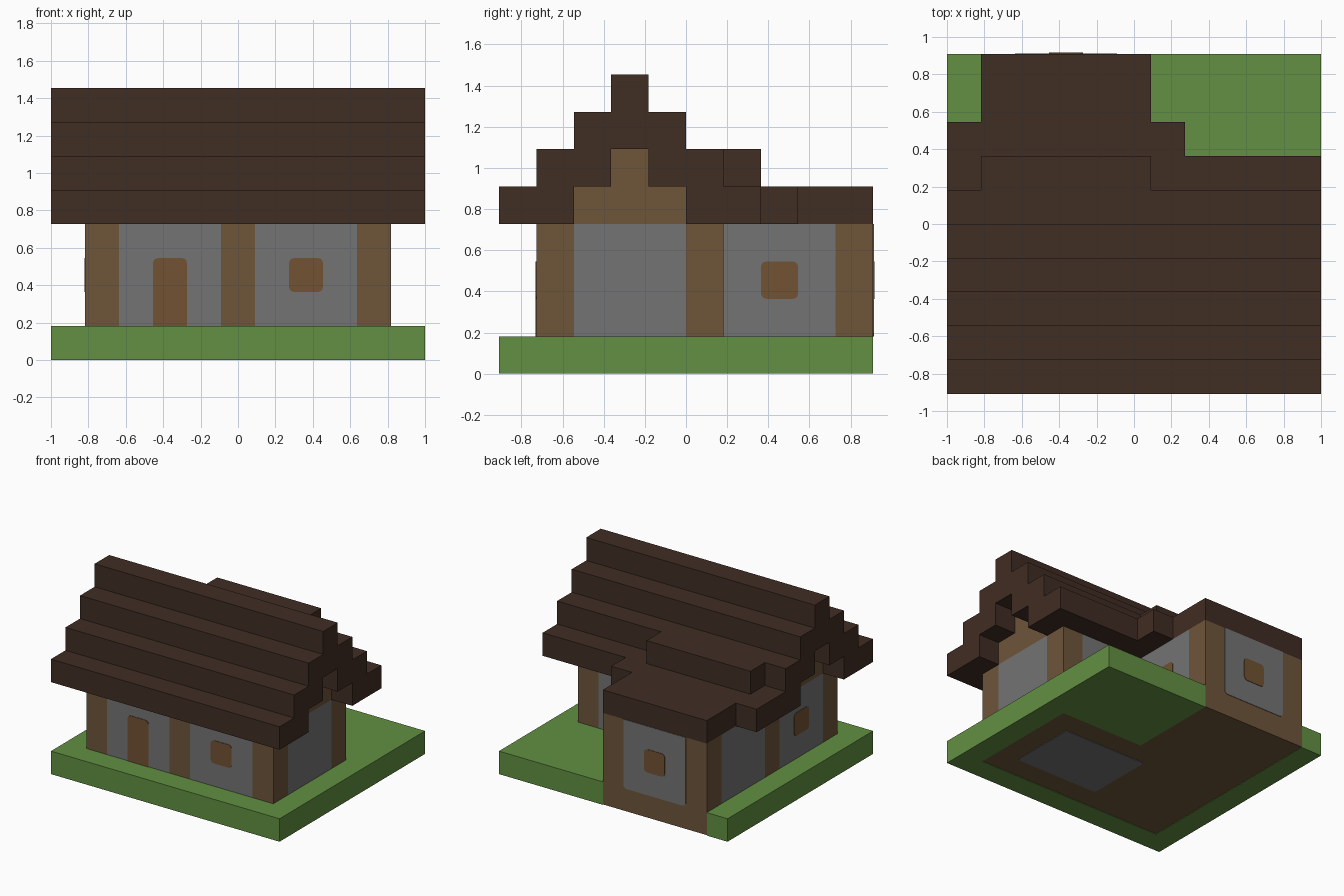
import bpy, bmesh, math
from mathutils import Vector

cube = bpy.data.objects.get("Cube")
if cube:
    bpy.data.objects.remove(cube, do_unlink=True)

U = 2 / 11                       # size of one block
ORIGIN = Vector((-5.5, -5, 0))   # block grid corner


def material(name, rgb):
    m = bpy.data.materials.new(name)
    m.use_nodes = True
    color = (*rgb, 1)
    m.diffuse_color = color
    bsdf = m.node_tree.nodes["Principled BSDF"]
    bsdf.inputs["Base Color"].default_value = color
    bsdf.inputs["Roughness"].default_value = 0.9
    return m


GRASS = material("grass_green", (0.122, 0.279, 0.054))
ROOF = material("roof_dark_brown", (0.051, 0.026, 0.017))
TIMBER = material("timber_brown", (0.156, 0.091, 0.042))
STONE = material("stone_grey", (0.174, 0.174, 0.174))
WOOD = material("door_wood", (0.165, 0.084, 0.032))


def prism(name, points, axis, start, end, mat):
    """Extrude a flat outline, in block units, along x, y or z."""
    n = "xyz".index(axis)
    bm = bmesh.new()
    rings = []
    for depth in (start, end):
        ring = []
        for p in points:
            co = list(p)
            co.insert(n, depth)
            ring.append(bm.verts.new((Vector(co) + ORIGIN) * U))
        rings.append(ring)
        bm.faces.new(ring)
    a, b = rings
    for i in range(len(a)):
        j = (i + 1) % len(a)
        bm.faces.new((a[i], a[j], b[j], b[i]))
    bmesh.ops.recalc_face_normals(bm, faces=bm.faces)
    mesh = bpy.data.meshes.new(name)
    bm.to_mesh(mesh)
    bm.free()
    mesh.materials.append(mat)
    ob = bpy.data.objects.new(name, mesh)
    bpy.context.collection.objects.link(ob)
    return ob


def rect(x0, y0, x1, y1, low=0, high=0):
    """Rectangle outline with optional rounding of its low and high corners."""
    corners = ((x1, y1, high, 0), (x0, y1, high, 90), (x0, y0, low, 180), (x1, y0, low, 270))
    pts = []
    for x, y, r, angle in corners:
        if not r:
            pts.append((x, y))
            continue
        cx = x - r if x == x1 else x + r
        cy = y - r if y == y1 else y + r
        for step in range(4):
            t = math.radians(angle + 30 * step)
            pts.append((cx + r * math.cos(t), cy + r * math.sin(t)))
    return pts


def block(name, x0, y0, x1, y1, z0, z1, mat):
    return prism(name, rect(x0, y0, x1, y1), "z", z0, z1, mat)


# Ground around the house, and the L-shaped floor
prism("grass_base", [(0, 0), (11, 0), (11, 10), (6, 10), (6, 6), (10, 6), (10, 1),
                     (1, 1), (1, 10), (0, 10)], "z", 0, 1, GRASS)
T = 0.02
prism("house_floor", [(1, 1), (10, 1), (10, 6), (6, 6), (6, 10), (1, 10)], "z", T, 1, TIMBER)
prism("floor_stone", rect(5, 2, 9, 5, 0.12, 0.12), "z", 0, T, STONE)

# Timber posts
for x, y in ((1, 1), (5, 1), (9, 1), (1, 5), (5, 5), (9, 5), (1, 9), (5, 9)):
    block("post", x, y, x + 1, y + 1, 1, 4, TIMBER)

# Wall panels between the posts
for name, x0, y0, x1, y1 in (("front_wall_door", 2, 1, 5, 2), ("front_wall_window", 6, 1, 9, 2),
                             ("side_wall_east", 9, 2, 10, 5), ("side_wall_west", 1, 2, 2, 5),
                             ("rear_wall", 6, 5, 9, 6), ("wing_wall_east", 5, 6, 6, 9),
                             ("wing_wall_west", 1, 6, 2, 9)):
    block(name, x0, y0, x1, y1, 1, 4, STONE)
block("wing_rear_frame", 2, 9, 5, 10, 1, 4, TIMBER)
prism("wing_rear_panel", rect(2, 1, 5, 4, 0.15), "y", 10, 10 + T, STONE)

# Door and windows
R = 0.15
prism("door", rect(3, 1, 4, 3, 0, R), "y", 1 - T, 1, WOOD)
for name, axis, along, face, out in (("front_window", "y", 7, 1, -T), ("rear_window", "y", 3, 10, 2 * T),
                                     ("wing_window", "x", 7, 6, T), ("west_window", "x", 3, 1, -T)):
    prism(name, rect(along, 2, along + 1, 3, R, R), axis, face, face + out, WOOD)

# Stepped gables
gable = [(2, 4), (5, 4), (5, 5), (4, 5), (4, 6), (3, 6), (3, 5), (2, 5)]
for x in (1, 9):
    prism("gable", gable, "x", x, x + 1, TIMBER)

# Main roof: stepped outside and inside
outer = [(7, 4), (7, 5), (6, 5), (6, 6), (5, 6), (5, 7), (4, 7), (4, 8),
         (3, 8), (3, 7), (2, 7), (2, 6), (1, 6), (1, 5), (0, 5), (0, 4)]
inner = [(2, 4), (2, 5), (3, 5), (3, 6), (4, 6), (4, 5), (5, 5), (5, 4)]
prism("main_roof", outer + inner, "x", 0, 11, ROOF)

# Rear wing roof
prism("wing_roof", [(0, 7), (7, 7), (7, 8), (6, 8), (6, 10), (1, 10), (1, 8), (0, 8)],
      "z", 4, 5, ROOF)
block("wing_ridge", 1, 6, 6, 7, 5, 6, ROOF)
